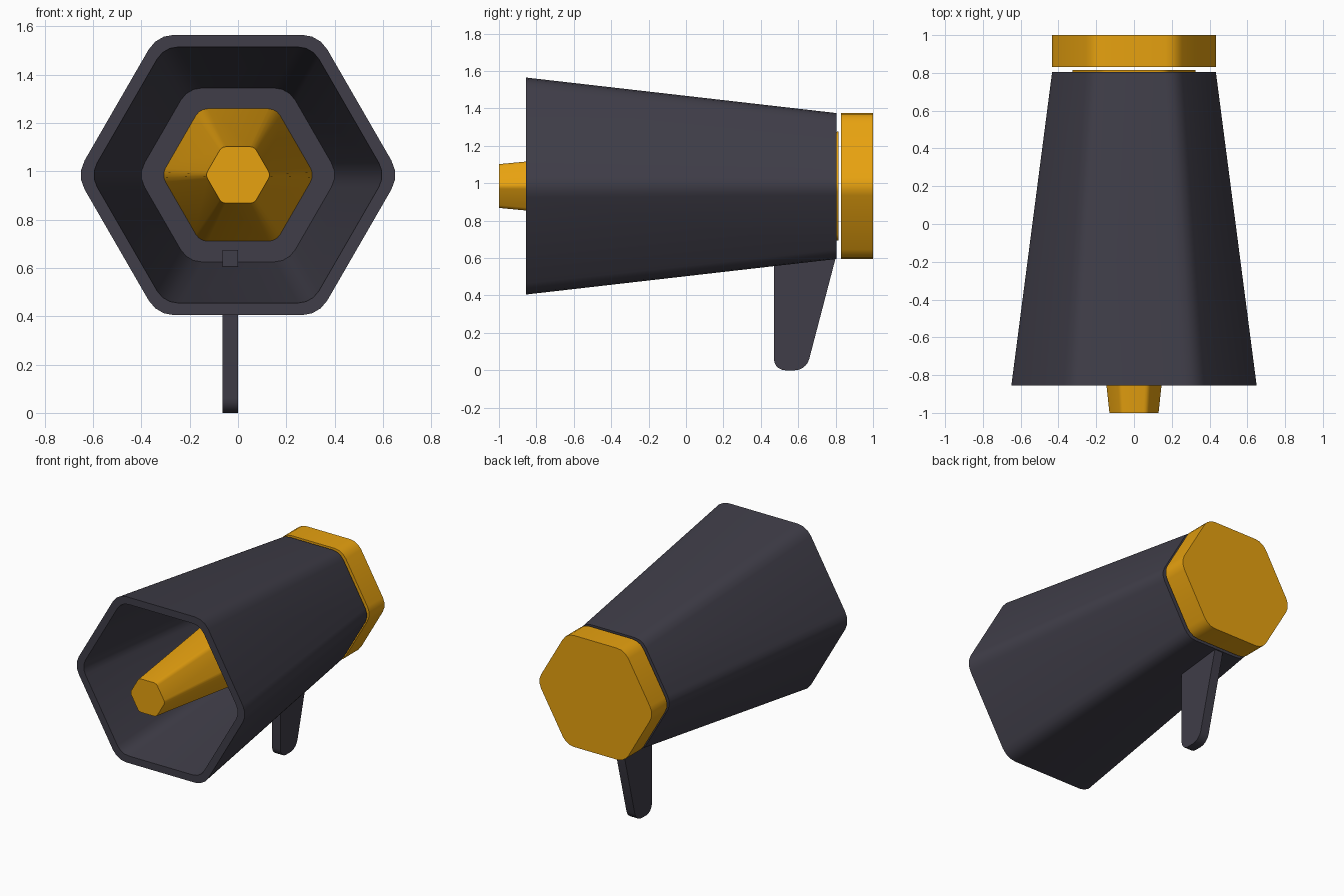
import bpy, bmesh, math
from mathutils import Vector

if "Cube" in bpy.data.objects:
    bpy.data.objects.remove(bpy.data.objects["Cube"])

CZ = 0.985   # height of the horn axis
C30 = math.cos(math.radians(30))


def material(name, rgb):
    m = bpy.data.materials.new(name)
    m.diffuse_color = (*rgb, 1)
    m.use_nodes = True
    m.node_tree.nodes["Principled BSDF"].inputs["Base Color"].default_value = m.diffuse_color
    return m


DARK = material("dark_grey", (0.05, 0.047, 0.065))
GOLD = material("gold", (0.80, 0.36, 0.005))


def finish(name, bm, mat):
    bmesh.ops.recalc_face_normals(bm, faces=bm.faces)
    me = bpy.data.meshes.new(name)
    bm.to_mesh(me)
    bm.free()
    ob = bpy.data.objects.new(name, me)
    bpy.context.collection.objects.link(ob)
    me.materials.append(mat)
    bpy.ops.object.select_all(action='DESELECT')
    bpy.context.view_layer.objects.active = ob
    ob.select_set(True)
    bpy.ops.object.shade_smooth_by_angle(angle=math.radians(38))
    return ob


def hexagon(y, apothem, r, seg=3):
    """Rounded hexagon in the XZ plane with flat top and bottom."""
    pts = []
    for k in range(6):
        a = math.radians(60 * k)
        d = (apothem - r) / C30
        for j in range(seg + 1):
            b = a + math.radians(-30 + 60 * j / seg)
            pts.append(Vector((d * math.cos(a) + r * math.cos(b), y,
                               CZ + d * math.sin(a) + r * math.sin(b))))
    return pts


def loft(name, sections, mat):
    """Closed solid through rounded hexagon sections (y, apothem, radius)."""
    bm = bmesh.new()
    rings = [[bm.verts.new(p) for p in hexagon(*s)] for s in sections]
    n = len(rings[0])
    for a, b in zip(rings, rings[1:]):
        for i in range(n):
            bm.faces.new((a[i], a[(i + 1) % n], b[(i + 1) % n], b[i]))
    bm.faces.new(rings[0])
    bm.faces.new(rings[-1])
    return finish(name, bm, mat)


# Hollow flared horn with a thick rear wall
loft("horn", [(0.805, 0.39, 0.10), (-0.855, 0.58, 0.12),
              (-0.855, 0.53, 0.10), (0.64, 0.36, 0.10)], DARK)

# Tapered core running through the horn
loft("inner_cone", [(-1.0, 0.117, 0.03), (0.815, 0.291, 0.06)], GOLD)

# Rear cap, slightly separated from the horn
loft("rear_cap", [(0.83, 0.39, 0.10), (1.0, 0.39, 0.10)], GOLD)

# Grip: flat tapered plate with rounded lower corners
bm = bmesh.new()
profile = [(0.47, 0.675), (0.47, 0.0), (0.643, 0.0), (0.80, 0.60), (0.80, 0.675)]
verts = [bm.verts.new((-0.065, y, z)) for y, z in profile]
face = bm.faces.new(verts)
bmesh.ops.bevel(bm, geom=[verts[1], verts[2]], offset=0.06, segments=5,
                profile=0.5, affect='VERTICES')
ext = bmesh.ops.extrude_face_region(bm, geom=bm.faces[:])
bmesh.ops.translate(bm, vec=(0.065, 0, 0),
                    verts=[v for v in ext['geom'] if isinstance(v, bmesh.types.BMVert)])
finish("grip", bm, DARK)
